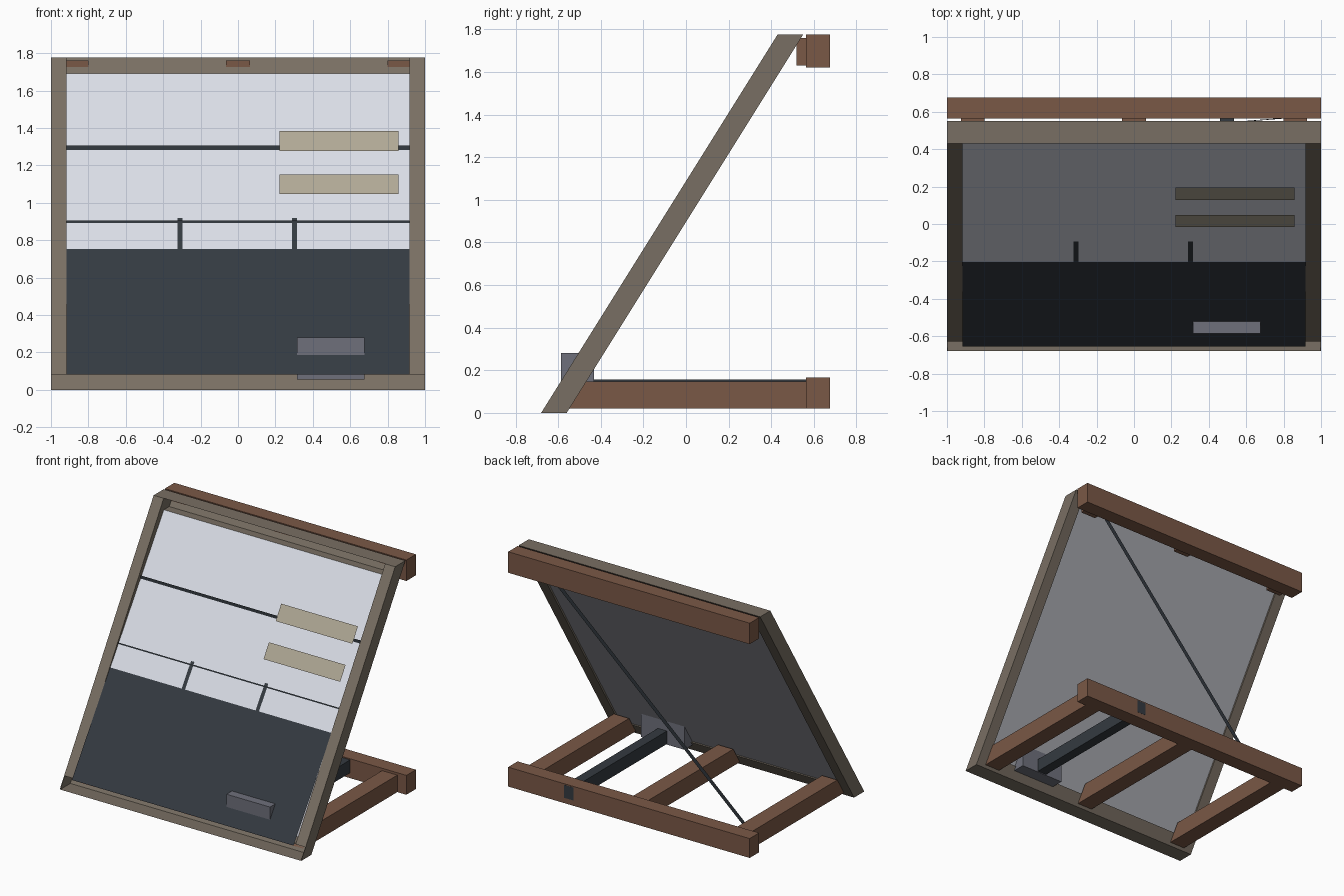
import bpy, bmesh, math
from mathutils import Vector

if "Cube" in bpy.data.objects:
    bpy.data.objects.remove(bpy.data.objects["Cube"])

def mat(name, rgb):
    m = bpy.data.materials.new(name)
    m.diffuse_color = (*[((c / 255 + 0.055) / 1.055) ** 2.4 for c in rgb], 1)
    m.use_nodes = True
    m.node_tree.nodes["Principled BSDF"].inputs["Base Color"].default_value = m.diffuse_color
    return m

FRAME = mat("weathered grey brown", (121, 111, 99))
WOOD = mat("brown timber", (122, 88, 70))
PALE = mat("pale panel", (218, 222, 231))
BACK = mat("light grey backing", (174, 176, 183))
DARK = mat("dark slate", (52, 58, 65))
STEEL = mat("dark steel", (52, 58, 64))
TAN = mat("tan strip", (176, 168, 149))
GREY = mat("mid grey", (110, 112, 123))

def prism(name, profile, x0, x1, material, closed=True):
    """Extrude a (y, z) profile along x; an open profile gives a bent sheet."""
    bm = bmesh.new()
    a = [bm.verts.new((x0, y, z)) for y, z in profile]
    b = [bm.verts.new((x1, y, z)) for y, z in profile]
    n = len(profile)
    if closed:
        bm.faces.new(a)
        bm.faces.new(b[::-1])
    for i in range(n if closed else n - 1):
        j = (i + 1) % n
        bm.faces.new((a[i], b[i], b[j], a[j]))
    if closed:
        bmesh.ops.recalc_face_normals(bm, faces=bm.faces[:])
    me = bpy.data.meshes.new(name)
    bm.to_mesh(me)
    bm.free()
    me.materials.append(material)
    ob = bpy.data.objects.new(name, me)
    bpy.context.collection.objects.link(ob)
    return ob

def box(name, x0, x1, y0, y1, z0, z1, material):
    return prism(name, [(y0, z0), (y1, z0), (y1, z1), (y0, z1)], x0, x1, material)

H, T, ZB, ZT = 1.777, 0.12, 0.083, 1.69
def lean(z):          # front plane of the frame
    return -0.68 + 0.625 * z
def face(z):          # plane of the infill panel
    return -0.652 + 0.675 * (z - ZB)

def sheet(name, x0, x1, z0, z1, material, lift=0.0):
    """Single sheet lying on the infill panel."""
    return prism(name, [(face(z0) - lift, z0), (face(z1) - lift, z1)], x0, x1, material, False)

# leaning frame: solid sides, open-fronted top and bottom channels, bottom end plates
for s, n in ((-1, "left"), (1, "right")):
    prism("frame_side_" + n, [(lean(ZB), ZB), (lean(ZB) + T, ZB), (lean(H) + T, H), (lean(H), H)],
          s * 0.917, s * 1.0, FRAME)
    prism("frame_foot_" + n, [(lean(0), 0), (lean(0) + T, 0), (lean(ZB) + T, ZB), (lean(ZB), ZB)],
          s * 0.996, s * 1.0, FRAME)
prism("frame_top", [(lean(H), H), (lean(H) + T, H), (lean(ZT) + T, ZT), (face(ZT), ZT)],
      -0.917, 0.917, FRAME, False)
prism("frame_bottom", [(lean(0), 0), (lean(0) + T, 0), (lean(ZB) + T, ZB), (lean(ZB), ZB)],
      -1, 1, FRAME, False)

# infill panel, its lower dark sheet and the backing board
sheet("infill_panel", -0.917, 0.917, ZB, ZT, PALE)
sheet("lower_sheet", -0.917, 0.917, ZB, 0.753, DARK, 0.003)
prism("backing_board", [(lean(ZT) + T - 0.015, ZT), (lean(ZB) + T - 0.015, ZB)],
      -0.917, 0.917, BACK, False)

# rails (upright strips) and short posts on the panel
for n, z0, z1 in (("upper_rail", 1.282, 1.306), ("middle_rail", 0.893, 0.904)):
    y = face(z0) - 0.003
    prism(n, [(y, z0), (y, z1)], -0.917, 0.917, STEEL, False)
for i, x in enumerate((-0.31, 0.302)):
    sheet("short_post_%d" % i, x - 0.014, x + 0.014, 0.753, 0.918, STEEL, 0.004)

# tan strips
for i, (z0, z1) in enumerate(((1.048, 1.15), (1.278, 1.383))):
    prism("tan_strip_%d" % i, [(lean(z0) + 0.01, z0), (lean(z1) + 0.01, z1)],
          0.222, 0.857, TAN, False)

# rear beams
box("lower_beam", -1, 1, 0.563, 0.675, 0.02, 0.165, WOOD)
box("upper_beam", -1, 1, 0.563, 0.675, 1.62, H, WOOD)

# floor joists and upper spacers
for i, x in enumerate((-0.862, 0, 0.862)):
    prism("floor_joist_%d" % i, [(lean(0.02) + T, 0.02), (0.565, 0.02), (0.565, 0.147),
                                 (lean(0.147) + T, 0.147)], x - 0.063, x + 0.063, WOOD)
    box("upper_spacer_%d" % i, x - 0.063, x + 0.063, 0.518, 0.565, 1.63, 1.76, WOOD)

# foot block and dark strut
box("foot_block", 0.315, 0.675, -0.586, -0.432, 0.055, 0.28, GREY)
box("dark_strut", 0.46, 0.535, -0.44, 0.676, 0.06, 0.157, STEEL)

# flat diagonal brace at the rear
a, b = Vector((0.82, 0.567, 1.72)), Vector((-0.8, 0.44, 0.12))
d = b - a
w = Vector((d.z, 0, -d.x)).normalized() * 0.016
w.y = w.z * d.y / d.z
me = bpy.data.meshes.new("diagonal_brace")
me.from_pydata([a - w, a + w, b + w, b - w], [], [(0, 1, 2, 3)])
me.materials.append(STEEL)
bpy.context.collection.objects.link(bpy.data.objects.new("diagonal_brace", me))
